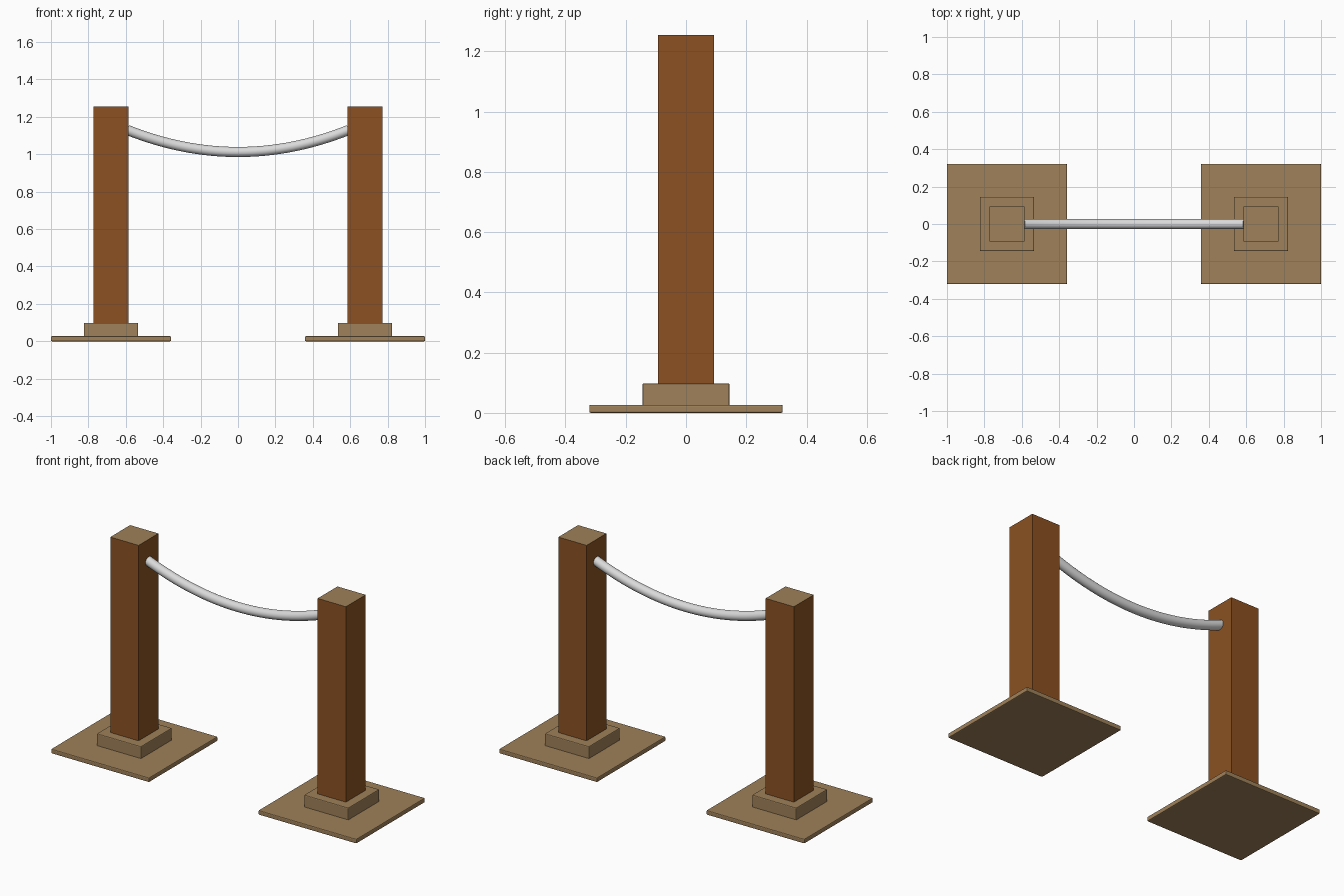
import bpy, bmesh, math
from mathutils import Vector

if "Cube" in bpy.data.objects:
    bpy.data.objects.remove(bpy.data.objects["Cube"])


def material(name, rgb):
    m = bpy.data.materials.new(name)
    m.diffuse_color = (*rgb, 1)
    m.use_nodes = True
    m.node_tree.nodes["Principled BSDF"].inputs["Base Color"].default_value = m.diffuse_color
    return m


WOOD = material("brown_wood", (0.26, 0.083, 0.016))
TAN = material("tan_wood", (0.345, 0.22, 0.10))
GREY = material("light_grey_rope", (0.70, 0.70, 0.70))


def finish(bm, name, mats):
    bmesh.ops.recalc_face_normals(bm, faces=bm.faces[:])
    me = bpy.data.meshes.new(name)
    bm.to_mesh(me)
    bm.free()
    ob = bpy.data.objects.new(name, me)
    bpy.context.collection.objects.link(ob)
    for m in mats:
        me.materials.append(m)
    return ob


def block(name, x, half, z0, z1, mats, bevel=0):
    bm = bmesh.new()
    bmesh.ops.create_cube(bm, size=1)
    for v in bm.verts:
        v.co = (x + v.co.x * 2 * half, v.co.y * 2 * half,
                z0 + (v.co.z + 0.5) * (z1 - z0))
    if bevel:
        bmesh.ops.bevel(bm, geom=bm.edges[:], offset=bevel, segments=2,
                        profile=0.5, affect='EDGES')
    ob = finish(bm, name, mats)
    # End grain on upward faces of two-colour parts
    if len(mats) > 1:
        for p in ob.data.polygons:
            p.material_index = 1 if p.normal.z > 0.9 else 0
    return ob


# Two posts, each on a stepped base
for side, x in (("left", -0.679), ("right", 0.679)):
    block(side + "_base_plate", x, 0.321, 0.0, 0.027, [TAN], 0.005)
    block(side + "_base_step", x, 0.145, 0.022, 0.098, [TAN], 0.005)
    block(side + "_post", x, 0.0925, 0.09, 1.255, [WOOD, TAN])

# Sagging rope: circles swept along a parabola
SPAN, LOW, SAG, RADIUS, N, SIDES = 0.592, 1.012, 0.118, 0.027, 32, 20
bm = bmesh.new()
rings = []
for i in range(N + 1):
    t = -1 + 2 * i / N
    centre = Vector((SPAN * t, 0, LOW + SAG * t * t))
    slope = math.atan(2 * SAG * t / SPAN)
    up = Vector((-math.sin(slope), 0, math.cos(slope)))
    ring = []
    for k in range(SIDES):
        a = math.tau * k / SIDES
        ring.append(bm.verts.new(centre + RADIUS * (
            up * math.cos(a) + Vector((0, 1, 0)) * math.sin(a))))
    rings.append(ring)
for a, b in zip(rings, rings[1:]):
    for k in range(SIDES):
        j = (k + 1) % SIDES
        bm.faces.new((a[k], a[j], b[j], b[k]))
bm.faces.new(rings[0])
bm.faces.new(rings[-1])
rope = finish(bm, "rope", [GREY])
bpy.context.view_layer.objects.active = rope
rope.select_set(True)
bpy.ops.object.shade_smooth_by_angle(angle=math.radians(40))
